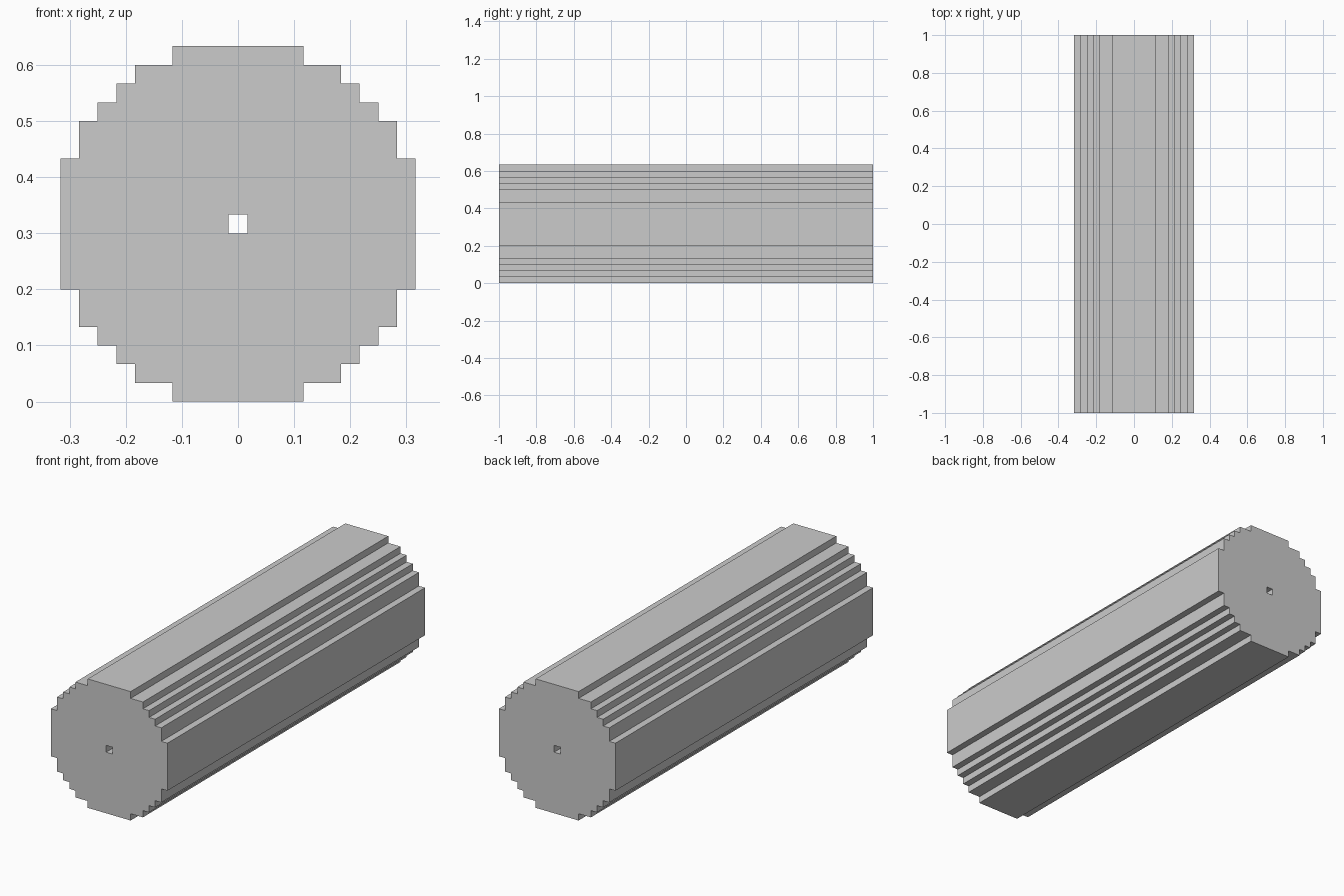
import bpy, bmesh
from mathutils import Matrix

if "Cube" in bpy.data.objects:
    bpy.data.objects.remove(bpy.data.objects["Cube"])

U = 1 / 30  # step size of the blocky circle

# One quarter of the stepped outline; the other three are quarter turns of it
quarter = [(9.5, 3.5), (8.5, 3.5), (8.5, 5.5), (7.5, 5.5), (7.5, 6.5), (6.5, 6.5),
           (6.5, 7.5), (5.5, 7.5), (5.5, 8.5), (3.5, 8.5), (3.5, 9.5)]


def four_turns(points):
    loop = []
    for _ in range(4):
        loop += points
        points = [(-y, x) for x, y in points]
    return loop


# Stepped outline and square axle hole as a filled, extruded profile
curve = bpy.data.curves.new("roller_profile", "CURVE")
curve.dimensions = "2D"
curve.fill_mode = "BOTH"
curve.extrude = 1
for loop in (four_turns(quarter), four_turns([(0.5, 0.5)])):
    spline = curve.splines.new("POLY")
    spline.points.add(len(loop) - 1)
    for p, (x, y) in zip(spline.points, loop):
        p.co = (x * U, y * U, 0, 1)
    spline.use_cyclic_u = True

roller = bpy.data.objects.new("stepped_roller", curve)
bpy.context.collection.objects.link(roller)
bpy.context.view_layer.objects.active = roller
roller.select_set(True)
bpy.ops.object.convert(target="MESH")
roller = bpy.context.object

# Lay the roller along y, resting on the ground, as one welded flat-faced solid
mesh = roller.data
bm = bmesh.new()
bm.from_mesh(mesh)
bmesh.ops.remove_doubles(bm, verts=bm.verts, dist=1e-4)
bm.transform(Matrix.Translation((0, 0, 9.5 * U)) @ Matrix.Rotation(1.5707963, 4, "X"))
bmesh.ops.recalc_face_normals(bm, faces=bm.faces)
for f in bm.faces:
    f.smooth = False
bm.to_mesh(mesh)
bm.free()
